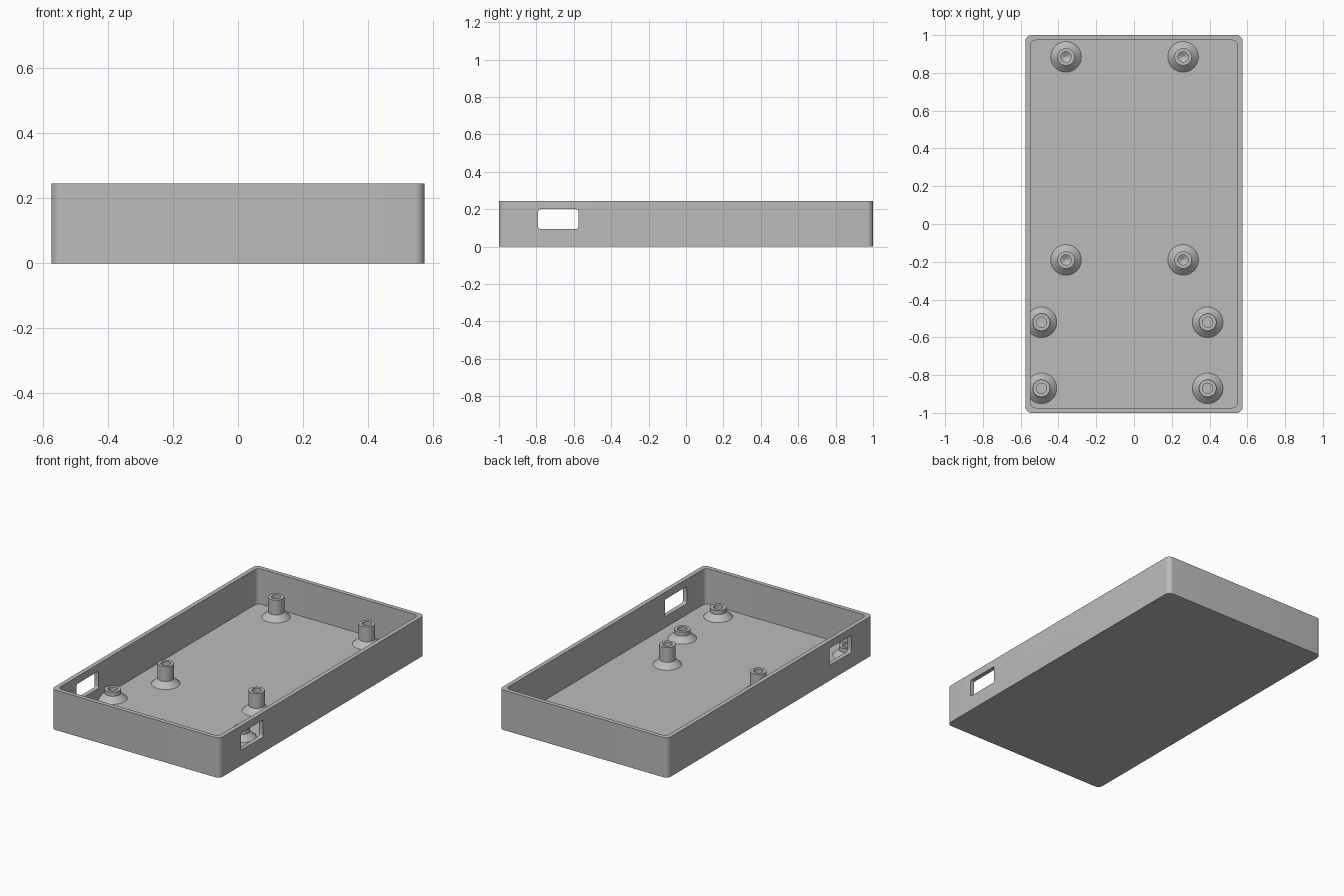
import bpy, bmesh, math
from mathutils import Matrix

old = bpy.data.objects.get("Cube")
if old:
    bpy.data.objects.remove(old, do_unlink=True)

HALF_X, HALF_Y, HEIGHT = 0.575, 1.0, 0.245
WALL, FLOOR = 0.027, 0.027

grey = bpy.data.materials.new("plain grey")
grey.use_nodes = True
COLOUR = (0.5, 0.5, 0.5, 1)
grey.diffuse_color = COLOUR
grey.node_tree.nodes["Principled BSDF"].inputs["Base Color"].default_value = COLOUR


def rounded_rect(hx, hy, r, steps=8):
    """Counter-clockwise outline of a rectangle with rounded corners."""
    points = []
    for i, (sx, sy) in enumerate(((1, 1), (-1, 1), (-1, -1), (1, -1))):
        for k in range(steps + 1):
            a = math.pi / 2 * (i + k / steps)
            points.append((sx * (hx - r) + r * math.cos(a),
                           sy * (hy - r) + r * math.sin(a)))
    return points


def skin(bm, rings):
    """Join equal rings of points into a closed solid, capped at both ends."""
    loops = [[bm.verts.new(p) for p in ring] for ring in rings]
    for a, b in zip(loops, loops[1:]):
        for i in range(len(a)):
            j = (i + 1) % len(a)
            bm.faces.new((a[i], a[j], b[j], b[i]))
    bm.faces.new(loops[0][::-1])
    bm.faces.new(loops[-1])


def finish(bm, name):
    bmesh.ops.recalc_face_normals(bm, faces=bm.faces)
    mesh = bpy.data.meshes.new(name)
    bm.to_mesh(mesh)
    bm.free()
    mesh.materials.append(grey)
    obj = bpy.data.objects.new(name, mesh)
    bpy.context.collection.objects.link(obj)
    return obj


def smooth(obj):
    bpy.ops.object.select_all(action='DESELECT')
    obj.select_set(True)
    bpy.context.view_layer.objects.active = obj
    bpy.ops.object.shade_smooth_by_angle(angle=math.radians(30))


# Open tray: outer wall, rim, inner wall and floor
outer = rounded_rect(HALF_X, HALF_Y, 0.032)
inner = rounded_rect(HALF_X - WALL, HALF_Y - WALL, 0.028)
bm = bmesh.new()
skin(bm, [[(x, y, z) for x, y in outline] for outline, z in
          ((outer, 0), (outer, HEIGHT), (inner, HEIGHT), (inner, FLOOR))])
tray = finish(bm, "tray")

# Rounded window through both side walls
bm = bmesh.new()
window = rounded_rect(0.107, 0.053, 0.012, 5)
skin(bm, [[(x, y - 0.683, z + 0.147) for y, z in window] for x in (-0.7, 0.7)])
cutter = finish(bm, "window_cutter")
cutter.hide_render = True
cut = tray.modifiers.new("windows", 'BOOLEAN')
cut.operation = 'DIFFERENCE'
cut.solver = 'EXACT'
cut.object = cutter
bpy.context.view_layer.objects.active = tray
bpy.ops.object.modifier_apply(modifier=cut.name)
bpy.data.objects.remove(cutter, do_unlink=True)
smooth(tray)


def standoff(name, x, y, top, hole_floor, tip):
    """Screw post on a conical foot, with a blind hole in its top."""
    profile = [(0.081, FLOOR - 0.005), (0.081, FLOOR), (0.046, 0.06), (0.046, top),
               (0.027, top), (0.027, hole_floor), (0.002, hole_floor - tip)]
    sides = 48
    bm = bmesh.new()
    skin(bm, [[(r * math.cos(math.tau * i / sides), r * math.sin(math.tau * i / sides), z)
               for i in range(sides)] for r, z in profile])
    bmesh.ops.transform(bm, matrix=Matrix.Translation((x, y, 0)), verts=bm.verts)
    smooth(finish(bm, name))


# Four tall posts at the back, four short ones at the front
for side, tall_x, short_x in (("right", -0.36, -0.49), ("left", 0.26, 0.39)):
    for place, y in (("back", 0.885), ("middle", -0.19)):
        standoff(f"tall_post_{place}_{side}", tall_x, y, 0.151, 0.06, 0.015)
    for place, y in (("back", -0.52), ("front", -0.87)):
        standoff(f"short_post_{place}_{side}", short_x, y, 0.085, 0.04, 0)
